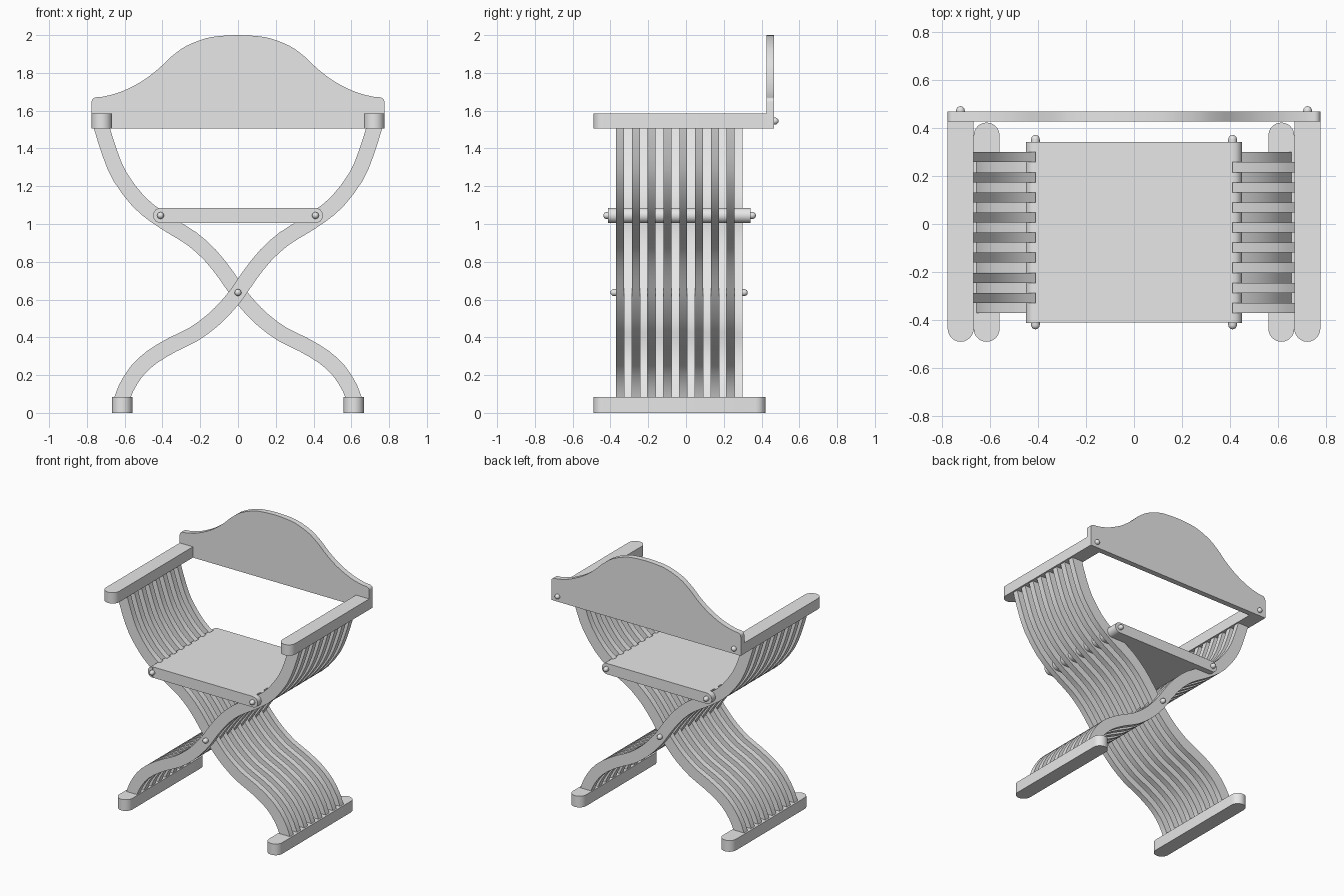
import bpy, bmesh, math
from mathutils import Vector

if "Cube" in bpy.data.objects:
    bpy.data.objects.remove(bpy.data.objects["Cube"])

grey = bpy.data.materials.new("plain_grey")
grey.diffuse_color = (0.8, 0.8, 0.8, 1)
grey.use_nodes = True
grey.node_tree.nodes["Principled BSDF"].inputs["Base Color"].default_value = grey.diffuse_color


def finish(name, bm):
    bmesh.ops.recalc_face_normals(bm, faces=bm.faces[:])
    mesh = bpy.data.meshes.new(name)
    bm.to_mesh(mesh)
    bm.free()
    mesh.materials.append(grey)
    ob = bpy.data.objects.new(name, mesh)
    bpy.context.collection.objects.link(ob)
    bpy.ops.object.select_all(action='DESELECT')
    ob.select_set(True)
    bpy.context.view_layer.objects.active = ob
    bpy.ops.object.shade_smooth_by_angle(angle=math.radians(30))
    return ob


def prism(bm, points, start, end, axis):
    """Extrude a closed outline along y (outline in xz) or z (outline in xy)."""
    def place(p, d):
        return (p[0], d, p[1]) if axis == 'y' else (p[0], p[1], d)
    a = [bm.verts.new(place(p, start)) for p in points]
    b = [bm.verts.new(place(p, end)) for p in points]
    bm.faces.new(a)
    bm.faces.new(b[::-1])
    n = len(points)
    for i in range(n):
        bm.faces.new((a[i], a[(i + 1) % n], b[(i + 1) % n], b[i]))


def spline(pts, steps):
    """Smooth curve through the given points."""
    p = [Vector(q) for q in pts]
    p = [2 * p[0] - p[1]] + p + [2 * p[-1] - p[-2]]
    out = []
    for i in range(1, len(p) - 2):
        a, b, c, d = p[i - 1:i + 3]
        for s in range(steps):
            t = s / steps
            out.append(0.5 * (2 * b + (c - a) * t + (2 * a - 5 * b + 4 * c - d) * t * t
                              + (3 * b - a - 3 * c + d) * t ** 3))
    return out + [p[-2]]


def arc(cx, cy, r, a0, a1, n=12):
    return [(cx + r * math.cos(math.radians(a0 + (a1 - a0) * i / n)),
             cy + r * math.sin(math.radians(a0 + (a1 - a0) * i / n))) for i in range(n + 1)]


# Slat outline: an S-shaped centre line thickened to both sides
centre = spline([(-0.625, 0.04), (-0.593, 0.13), (-0.535, 0.222), (-0.455, 0.296),
                 (-0.345, 0.362), (-0.235, 0.416), (-0.132, 0.492), (-0.058, 0.566),
                 (0, 0.637), (0.063, 0.73), (0.148, 0.836), (0.243, 0.921), (0.344, 0.984),
                 (0.434, 1.042), (0.529, 1.122), (0.624, 1.249), (0.677, 1.37),
                 (0.72, 1.505), (0.73, 1.55)], 2)
left, right = [], []
for i, c in enumerate(centre):
    t = (centre[min(i + 1, len(centre) - 1)] - centre[max(i - 1, 0)]).normalized()
    n = Vector((-t.y, t.x)) * 0.041
    left.append(c + n)
    right.append(c - n)
outline = left + right[::-1]

# Sixteen interleaved slats, alternately leaning right and left
Y0, STEP, COUNT = -0.37, 0.0418, 16
for k in range(COUNT):
    side = 1 if k % 2 == 0 else -1
    bm = bmesh.new()
    prism(bm, [(side * p[0], p[1]) for p in outline], Y0 + k * STEP, Y0 + (k + 1) * STEP, 'y')
    finish("slat", bm)

# Seat: flat panel, with rounded fingers filling the spaces between the slats
ZS, RS, XS = 1.045, 0.04, 0.41
bm = bmesh.new()
prism(bm, [(-XS, ZS - RS), (XS, ZS - RS), (XS, ZS + RS), (-XS, ZS + RS)], -0.41, 0.342, 'y')
finish("seat_panel", bm)
bm = bmesh.new()
for k in range(-1, COUNT + 1):
    for side in (-1, 1):
        own = 1 if k % 2 == 0 else -1
        if side != own or k in (-1, COUNT):
            a = [(side * x, z) for x, z in arc(XS, ZS, RS, -90, 90)]
            prism(bm, a, Y0 + k * STEP, Y0 + (k + 1) * STEP, 'y')
finish("seat_fingers", bm)


# Pins with domed heads
def pin(name, x, z, y0, y1, dome_front=True):
    r, profile = 0.018, []
    if dome_front:
        profile += [(r * math.sin(a), y0 + r * (1 - math.cos(a)))
                    for a in [i * math.pi / 12 for i in range(7)]]
    else:
        profile += [(0, y0), (r, y0)]
    profile += [(r * math.cos(a), y1 - r + r * math.sin(a))
                for a in [i * math.pi / 12 for i in range(7)]]
    bm = bmesh.new()
    vs = [bm.verts.new((x + p[0], p[1], z)) for p in profile]
    es = [bm.edges.new((vs[i], vs[i + 1])) for i in range(len(vs) - 1)]
    bmesh.ops.spin(bm, geom=vs + es, cent=(x, 0, z), axis=(0, 1, 0),
                   angle=2 * math.pi, steps=16)
    bmesh.ops.remove_doubles(bm, verts=bm.verts[:], dist=0.0005)
    finish(name, bm)


pin("centre_pin", 0, 0.637, -0.40, 0.327)
for s in (-1, 1):
    pin("seat_pin", s * XS, ZS, -0.438, 0.37)
    pin("back_pin", s * 0.722, 1.545, 0.43, 0.49, False)

# Feet rounded at both ends, arms rounded at the front only
for s in (-1, 1):
    r, x = 0.054, s * 0.613
    bm = bmesh.new()
    prism(bm, arc(x, -0.49 + r, r, 180, 360) + arc(x, 0.422 - r, r, 0, 180), 0, 0.083, 'z')
    finish("foot", bm)
    x = s * 0.721
    bm = bmesh.new()
    prism(bm, arc(x, -0.49 + r, r, 180, 360) + [(x + r, 0.426), (x - r, 0.426)],
          1.505, 1.585, 'z')
    finish("arm", bm)

# Backrest with a bell-shaped crest
half = spline([(0.75, 1.671), (0.71, 1.675), (0.62, 1.70), (0.513, 1.753), (0.423, 1.82),
               (0.354, 1.885), (0.275, 1.942), (0.17, 1.983), (0.085, 1.996), (0, 2.0)], 3)
half = [(0.775, 1.505)] + arc(0.75, 1.646, 0.025, 0, 75, 5) + [tuple(p) for p in half]
bm = bmesh.new()
prism(bm, half + [(-x, z) for x, z in half[-2::-1]], 0.426, 0.467, 'y')
finish("backrest", bm)
